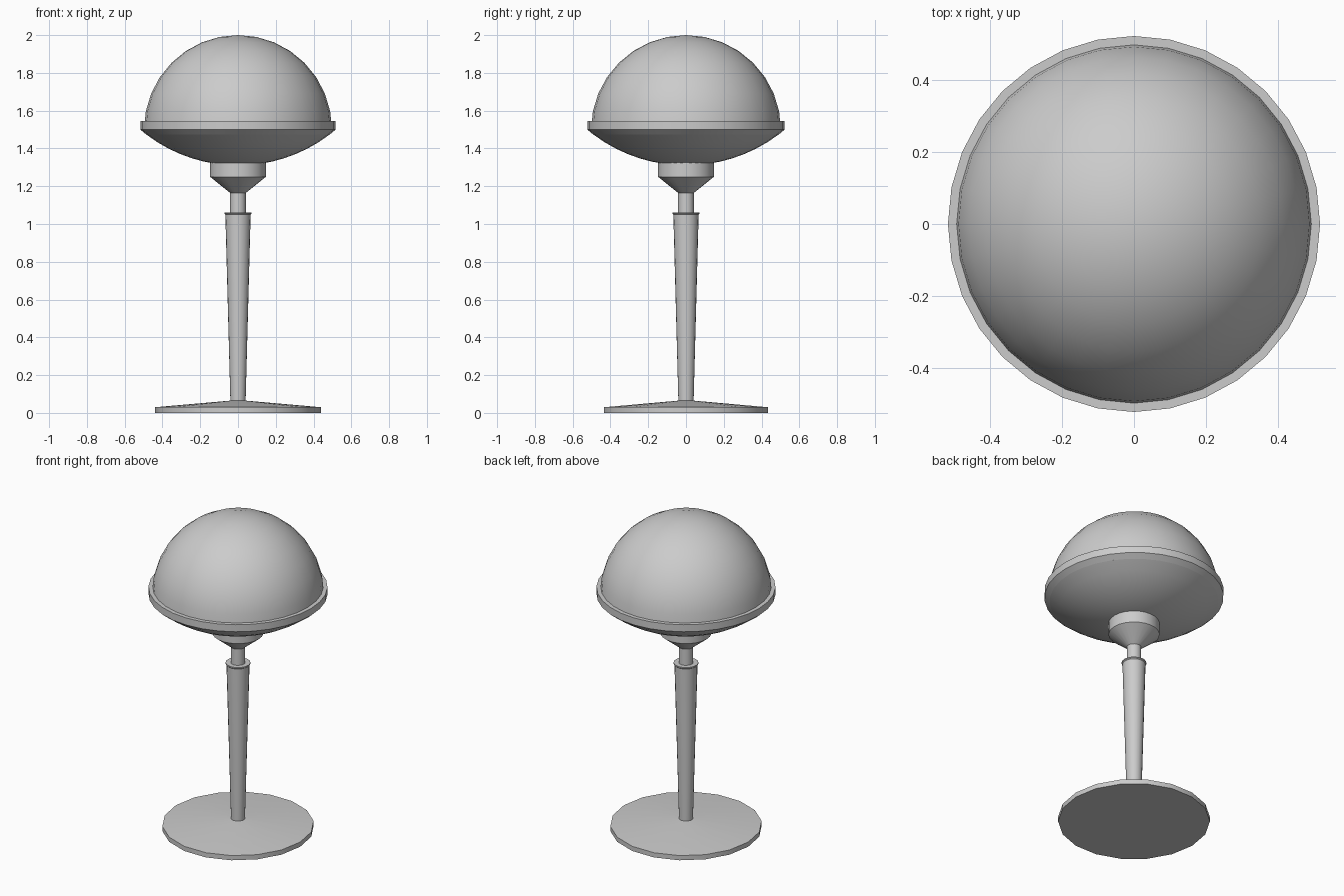
import bpy
import bmesh
from math import sin, cos, pi, radians, sqrt

cube = bpy.data.objects.get("Cube")
if cube:
    bpy.data.objects.remove(cube, do_unlink=True)

grey = bpy.data.materials.new("plain grey")
grey.use_nodes = True
colour = (0.6, 0.6, 0.6, 1)
grey.diffuse_color = colour
grey.node_tree.nodes["Principled BSDF"].inputs["Base Color"].default_value = colour


def lathe(name, profile, sides, squash=(1, 1), closed=False):
    """Turn a (radius, height) profile around the z axis."""
    bm = bmesh.new()
    rings = []
    for r, z in profile:
        if r == 0:
            rings.append([bm.verts.new((0, 0, z))] * sides)
        else:
            rings.append([bm.verts.new((r * cos(2 * pi * i / sides) * squash[0],
                                        r * sin(2 * pi * i / sides) * squash[1], z))
                          for i in range(sides)])
    pairs = list(zip(rings, rings[1:]))
    if closed:
        pairs.append((rings[-1], rings[0]))
    for low, high in pairs:
        for i in range(sides):
            j = (i + 1) % sides
            corners = list(dict.fromkeys((low[i], low[j], high[j], high[i])))
            bm.faces.new(corners)
    bmesh.ops.recalc_face_normals(bm, faces=bm.faces)
    mesh = bpy.data.meshes.new(name)
    bm.to_mesh(mesh)
    bm.free()
    mesh.materials.append(grey)
    ob = bpy.data.objects.new(name, mesh)
    bpy.context.collection.objects.link(ob)
    bpy.ops.object.select_all(action="DESELECT")
    ob.select_set(True)
    bpy.context.view_layer.objects.active = ob
    bpy.ops.object.shade_smooth_by_angle(angle=radians(30))
    return ob


# Base disc with a shallow cone on top
lathe("base", [(0, 0), (0.44, 0), (0.44, 0.03), (0.04, 0.065), (0, 0.065)], 18)

# Tapered stem with a slightly flared lip
lathe("stem", [(0, 0.05), (0.04, 0.05), (0.067, 1.05), (0.072, 1.055),
               (0.072, 1.062), (0, 1.062)], 20)

# Neck, funnel and collar under the shade
lathe("neck", [(0, 1.05), (0.042, 1.05), (0.042, 1.18), (0, 1.18)], 20)
lathe("collar", [(0, 1.165), (0.042, 1.165), (0.148, 1.25), (0.148, 1.34), (0, 1.34)], 24)

# Shallow bowl closing the shade from below
oval = (0.995, 1.005)
R, bottom = 0.81, 1.31
bowl = [(0.49 * k / 8, bottom + R - sqrt(R * R - (0.49 * k / 8) ** 2)) for k in range(9)]
lathe("shade_bowl", bowl, 32, oval)

# Rim band with a chamfered lower edge
lathe("shade_rim", [(0.485, 1.475), (0.49, 1.475), (0.52, 1.5), (0.52, 1.545),
                    (0.485, 1.545)], 32, oval, closed=True)

# Hemispherical dome
dome = [(0.5 * cos(k * pi / 16), 1.5 + 0.5 * sin(k * pi / 16)) for k in range(8)]
lathe("shade_dome", dome + [(0, 2)], 32, oval)
